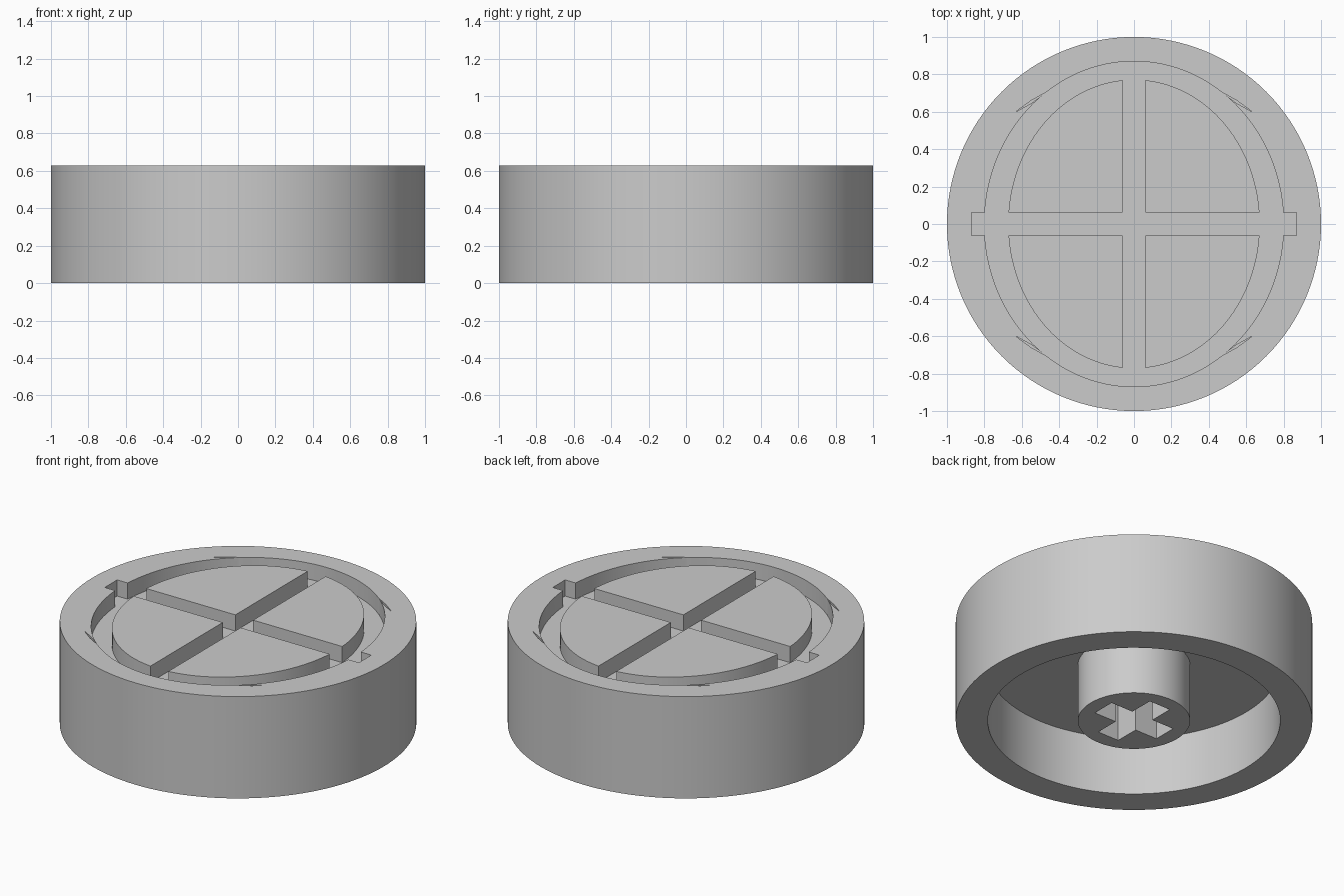
import bpy, bmesh
from math import cos, sin, pi, sqrt, asin, acos

if "Cube" in bpy.data.objects:
    bpy.data.objects.remove(bpy.data.objects["Cube"], do_unlink=True)

HEIGHT, FLOOR, CEILING = 0.63, 0.53, 0.36   # top face, groove floor, underside cavity
HALF_GROOVE = 0.061
SEGMENTS = 128

grey = bpy.data.materials.new("light grey plastic")
grey.use_nodes = True
grey.diffuse_color = (0.6, 0.6, 0.6, 1)
grey.node_tree.nodes["Principled BSDF"].inputs["Base Color"].default_value = (0.6, 0.6, 0.6, 1)


def add_object(name, bm):
    bmesh.ops.recalc_face_normals(bm, faces=bm.faces)
    mesh = bpy.data.meshes.new(name)
    bm.to_mesh(mesh)
    bm.free()
    mesh.materials.append(grey)
    obj = bpy.data.objects.new(name, mesh)
    bpy.context.collection.objects.link(obj)
    return obj


def prism(name, outline, bottom, top):
    """Extrude a flat outline between two heights."""
    bm = bmesh.new()
    face = bm.faces.new([bm.verts.new((x, y, bottom)) for x, y in outline])
    side = bmesh.ops.extrude_face_region(bm, geom=[face])
    verts = [g for g in side["geom"] if isinstance(g, bmesh.types.BMVert)]
    bmesh.ops.translate(bm, verts=verts, vec=(0, 0, top - bottom))
    return add_object(name, bm)


def lathe(name, profile):
    """Revolve a radius/height profile around the z axis."""
    bm = bmesh.new()
    verts = [bm.verts.new((r, 0, z)) for r, z in profile]
    edges = [bm.edges.new(pair) for pair in zip(verts, verts[1:])]
    bmesh.ops.spin(bm, geom=verts + edges, cent=(0, 0, 0), axis=(0, 0, 1),
                   angle=2 * pi, steps=SEGMENTS)
    bmesh.ops.remove_doubles(bm, verts=bm.verts, dist=0.0001)
    return add_object(name, bm)


def ellipse_arc(a, b, start, end, steps):
    return [(a * cos(t), b * sin(t))
            for t in (start + (end - start) * i / steps for i in range(steps + 1))]


def smooth(obj):
    bpy.ops.object.select_all(action='DESELECT')
    obj.select_set(True)
    bpy.context.view_layer.objects.active = obj
    bpy.ops.object.shade_smooth_by_angle(angle=pi / 6)


# Round body with hollow underside and central stem
body = lathe("cap_body", [(0, 0), (0.315, 0), (0.315, CEILING), (0.82, CEILING),
                          (0.82, 0), (1, 0), (1, HEIGHT), (0, HEIGHT)])

# Oval recess, side notches and four thin slivers in the top
above = HEIGHT + 0.1
cutters = [prism("recess_cutter", ellipse_arc(0.80, 0.87, 0, 2 * pi, SEGMENTS)[:-1], FLOOR, above)]
h = HALF_GROOVE
cutters.append(prism("notch_cutter", [(-0.87, -h), (0.87, -h), (0.87, h), (-0.87, h)], FLOOR, above))
for sx in (-1, 1):
    for sy in (-1, 1):
        sliver = [(0.46, 0.71), (0.55, 0.645), (0.635, 0.598), (0.55, 0.66)]
        cutters.append(prism("sliver_cutter", [(sx * x, sy * y) for x, y in sliver], FLOOR, above))

# Cross-shaped socket in the stem
arm, half = 0.225, 0.073
cross = [(arm, -half), (arm, half), (half, half), (half, arm), (-half, arm), (-half, half),
         (-arm, half), (-arm, -half), (-half, -half), (-half, -arm), (half, -arm), (half, -half)]
cutters.append(prism("socket_cutter", cross, -0.1, CEILING + 0.03))

for cutter in cutters:
    cutter.hide_render = True
    mod = body.modifiers.new(cutter.name, 'BOOLEAN')
    mod.operation, mod.solver, mod.object = 'DIFFERENCE', 'EXACT', cutter

# Bake the cuts, then drop the cutters
bpy.context.view_layer.update()
baked = bpy.data.meshes.new_from_object(body.evaluated_get(bpy.context.evaluated_depsgraph_get()))
body.modifiers.clear()
body.data = baked
for cutter in cutters:
    bpy.data.objects.remove(cutter, do_unlink=True)
smooth(body)

# Four raised quarter pads left between the crossing grooves
a, b = 0.673, 0.772
arc = ellipse_arc(a, b, asin(h / b), acos(h / a), SEGMENTS // 4)
for side, sx in (("left", 1), ("right", -1)):
    for end, sy in (("back", 1), ("front", -1)):
        outline = [(sx * x, sy * y) for x, y in [(h, h)] + arc]
        smooth(prism(f"{end}_{side}_pad", outline, FLOOR - 0.02, HEIGHT))
